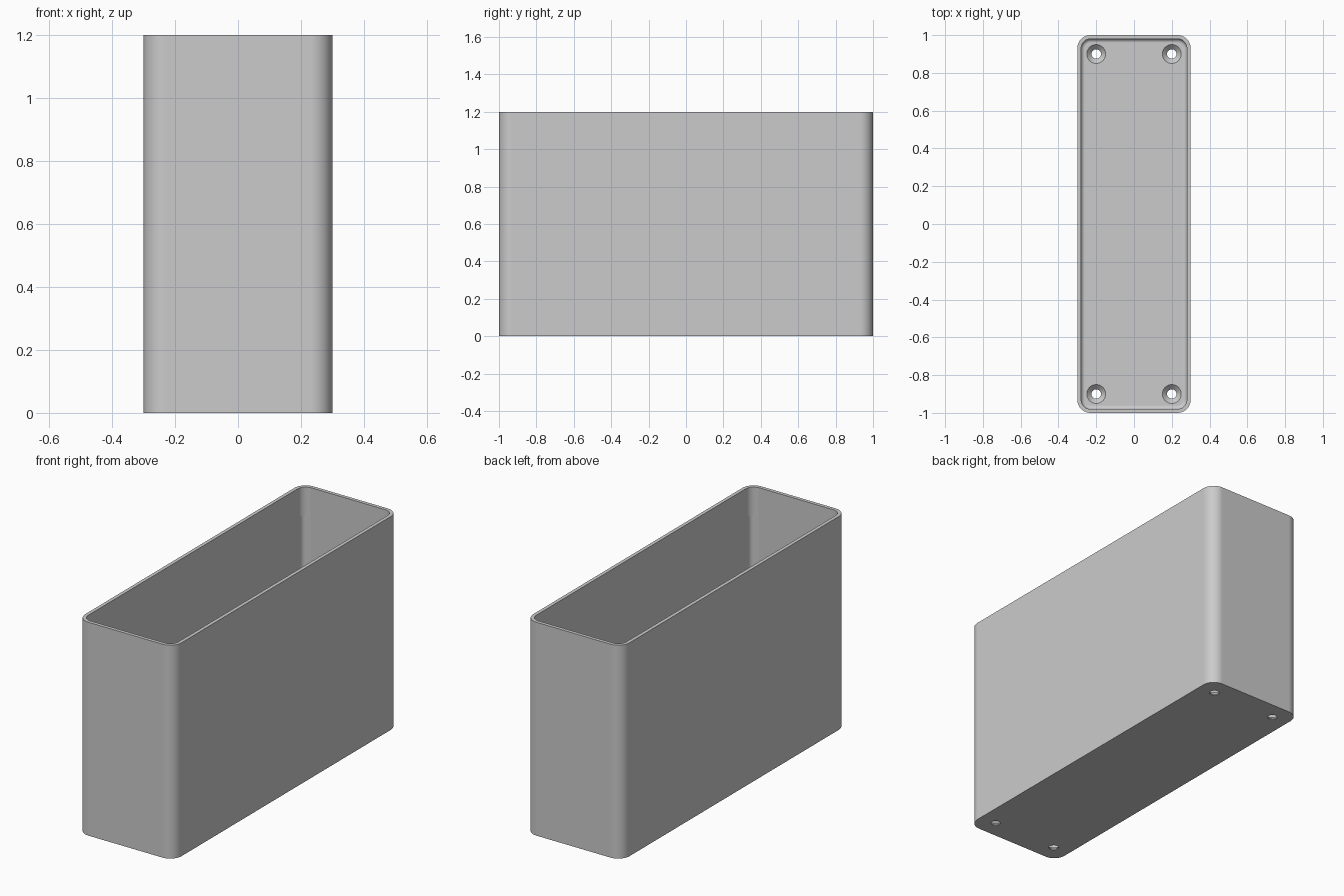
import bpy
import bmesh
import math

cube = bpy.data.objects.get("Cube")
if cube:
    bpy.data.objects.remove(cube, do_unlink=True)

HALF_X, HALF_Y, HEIGHT = 0.3, 1.0, 1.2
CORNER, WALL, FLOOR, FILLET = 0.07, 0.02, 0.03, 0.02
SEGMENTS = 10

grey = bpy.data.materials.new("plain grey")
grey.use_nodes = True
grey.diffuse_color = (0.6, 0.6, 0.6, 1)
grey.node_tree.nodes["Principled BSDF"].inputs["Base Color"].default_value = grey.diffuse_color


def rounded_ring(bm, inset, z):
    """Rounded rectangle of vertices, drawn in by the inset."""
    cx, cy = HALF_X - CORNER, HALF_Y - CORNER
    radius = CORNER - inset
    ring = []
    for quarter, (sx, sy) in enumerate([(1, 1), (-1, 1), (-1, -1), (1, -1)]):
        for i in range(SEGMENTS + 1):
            a = (quarter + i / SEGMENTS) * math.pi / 2
            ring.append(bm.verts.new((sx * cx + radius * math.cos(a),
                                      sy * cy + radius * math.sin(a), z)))
    return ring


def circle_ring(bm, x, y, radius, z, sides=32):
    turn = 2 * math.pi / sides
    return [bm.verts.new((x + radius * math.cos(i * turn),
                          y + radius * math.sin(i * turn), z)) for i in range(sides)]


def loft(bm, rings):
    """Join rings in order and cap both ends."""
    for low, high in zip(rings, rings[1:]):
        for i in range(len(low)):
            j = (i + 1) % len(low)
            bm.faces.new((low[i], low[j], high[j], high[i]))
    bm.faces.new(rings[0][::-1])
    bm.faces.new(rings[-1])


def make_object(name, bm):
    bmesh.ops.recalc_face_normals(bm, faces=bm.faces[:])
    mesh = bpy.data.meshes.new(name)
    bm.to_mesh(mesh)
    bm.free()
    mesh.materials.append(grey)
    obj = bpy.data.objects.new(name, mesh)
    bpy.context.collection.objects.link(obj)
    return obj


# Open box: outer wall, rim, inner wall, rounded floor edge
profile = [(0, 0), (0, HEIGHT), (WALL, HEIGHT)]
for i in range(7):
    a = i / 6 * math.pi / 2
    profile.append((WALL + FILLET * (1 - math.cos(a)),
                    FLOOR + FILLET * (1 - math.sin(a))))
bm = bmesh.new()
loft(bm, [rounded_ring(bm, inset, z) for inset, z in profile])
box = make_object("open_box", bm)

# Countersunk screw holes and shallow corner grooves
hole_profile = [(0.025, -0.05), (0.025, FLOOR - 0.025), (0.05, FLOOR), (0.05, FLOOR + 0.02)]
holes, grooves = bmesh.new(), bmesh.new()
for sx in (-1, 1):
    for sy in (-1, 1):
        loft(holes, [circle_ring(holes, sx * 0.2, sy * 0.9, r, z) for r, z in hole_profile])
        loft(grooves, [circle_ring(grooves, sx * 0.248, sy * 0.948, 0.03, z)
                       for z in (0.06, 1.04)])
cutters = [make_object("screw_hole_cutter", holes), make_object("groove_cutter", grooves)]

bpy.context.view_layer.objects.active = box
box.select_set(True)
for cutter in cutters:
    cutter.hide_render = True
    cut = box.modifiers.new("cut", 'BOOLEAN')
    cut.operation = 'DIFFERENCE'
    cut.solver = 'EXACT'
    cut.object = cutter
    bpy.ops.object.modifier_apply(modifier=cut.name)
    bpy.data.objects.remove(cutter, do_unlink=True)

# Smooth rounded corners, crisp rim and base
bpy.ops.object.shade_smooth_by_angle(angle=math.radians(30))
weighted = box.modifiers.new("even_shading", 'WEIGHTED_NORMAL')
weighted.keep_sharp = True
